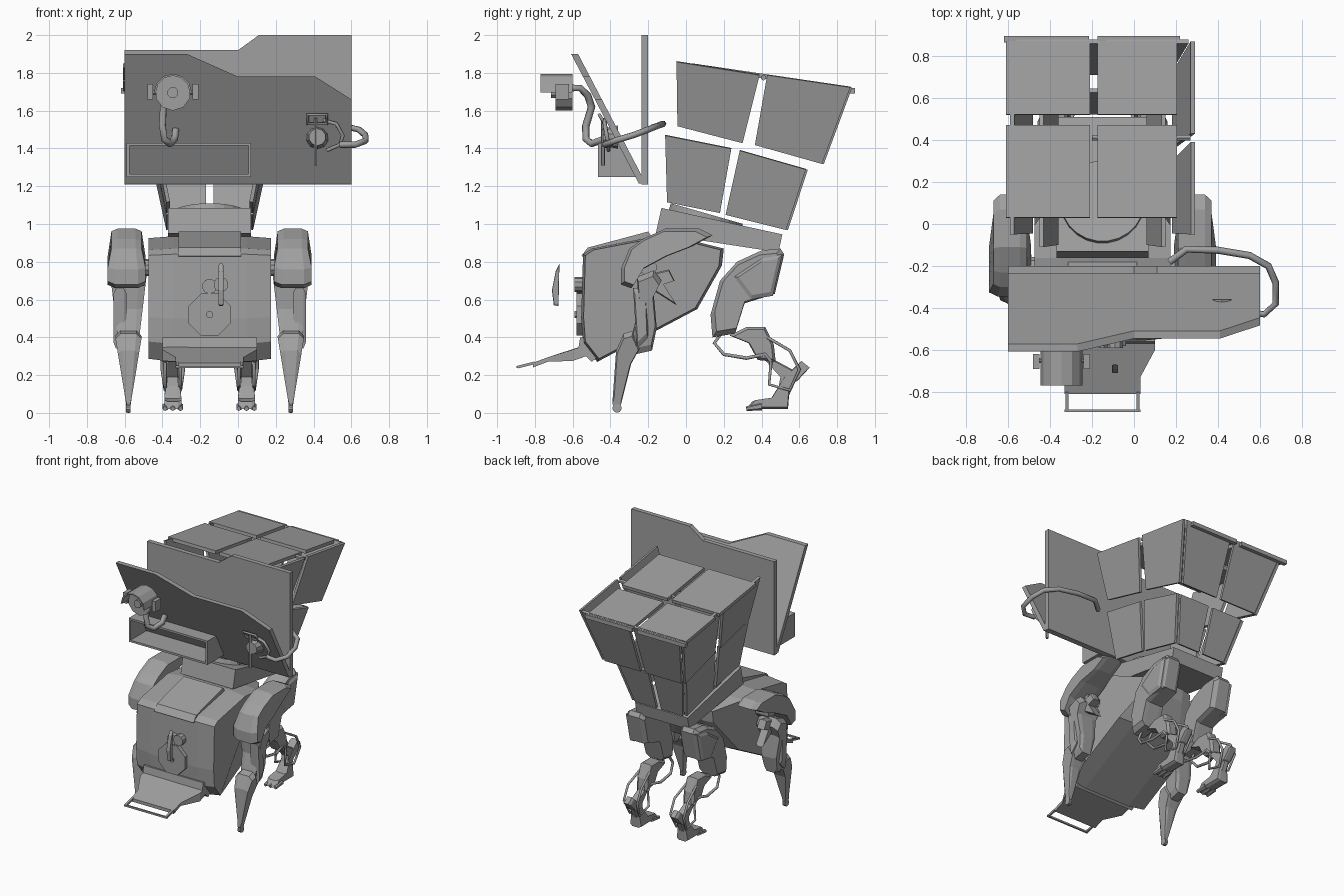
import bpy, bmesh, math
from mathutils import Vector

cube = bpy.data.objects.get("Cube")
if cube:
    bpy.data.objects.remove(cube, do_unlink=True)

MID = -0.15   # centre line of the walking body

grey = bpy.data.materials.new("plain grey")
grey.use_nodes = True
grey.diffuse_color = (0.35, 0.35, 0.35, 1)
grey.node_tree.nodes["Principled BSDF"].inputs["Base Color"].default_value = (0.35, 0.35, 0.35, 1)


def add_mesh(name, mesh):
    mesh.materials.clear()
    mesh.materials.append(grey)
    obj = bpy.data.objects.new(name, mesh)
    bpy.context.collection.objects.link(obj)
    return obj


def loft(name, rings):
    """Skin a stack of equal rings and cap both ends."""
    bm = bmesh.new()
    vs = [[bm.verts.new(p) for p in ring] for ring in rings]
    n = len(vs[0])
    for a, b in zip(vs, vs[1:]):
        for i in range(n):
            j = (i + 1) % n
            bm.faces.new((a[i], a[j], b[j], b[i]))
    bm.faces.new(vs[0])
    bm.faces.new(vs[-1])
    bmesh.ops.recalc_face_normals(bm, faces=bm.faces)
    mesh = bpy.data.meshes.new(name)
    bm.to_mesh(mesh)
    bm.free()
    return add_mesh(name, mesh)


def shell(name, pts, xc, width, inset=0.85):
    """Side profile (y, z) given thickness in x, with chamfered flanks."""
    cy = sum(p[0] for p in pts) / len(pts)
    cz = sum(p[1] for p in pts) / len(pts)
    half = width if callable(width) else (lambda y, z: width)
    rings = []
    for s, k in ((-1, inset), (-0.6, 1), (0.6, 1), (1, inset)):
        rings.append([(xc + s * half(y, z), cy + (y - cy) * k, cz + (z - cz) * k) for y, z in pts])
    return loft(name, rings)


def slab(name, corners, thick):
    """Flat panel through the corners, thickened along its normal."""
    c = [Vector(p) for p in corners]
    n = (c[1] - c[0]).cross(c[2] - c[0]).normalized() * thick / 2
    return loft(name, [[p - n for p in c], [p + n for p in c]])


def box(name, lo, hi):
    (a, b, c), (d, e, f) = lo, hi
    return loft(name, [[(a, b, z), (d, b, z), (d, e, z), (a, e, z)] for z in (c, f)])


def rod(name, a, b, r, sides=8, r2=None):
    a, b = Vector(a), Vector(b)
    q = (b - a).to_track_quat('Z', 'Y')
    ring = [Vector((math.cos(t), math.sin(t), 0)) for t in
            [math.tau * (i + 0.5) / sides for i in range(sides)]]
    r2 = r if r2 is None else r2
    return loft(name, [[a + q @ (v * r) for v in ring], [b + q @ (v * r2) for v in ring]])


def tube(name, pts, r, closed=False):
    cu = bpy.data.curves.new(name, 'CURVE')
    cu.dimensions = '3D'
    cu.bevel_depth = r
    cu.bevel_resolution = 1
    cu.use_fill_caps = True
    sp = cu.splines.new('POLY')
    sp.points.add(len(pts) - 1)
    for p, co in zip(sp.points, pts):
        p.co = (*co, 1)
    sp.use_cyclic_u = closed
    tmp = bpy.data.objects.new(name + "_path", cu)
    bpy.context.collection.objects.link(tmp)
    dg = bpy.context.evaluated_depsgraph_get()
    mesh = bpy.data.meshes.new_from_object(tmp.evaluated_get(dg))
    bpy.data.objects.remove(tmp, do_unlink=True)
    return add_mesh(name, mesh)


# Sign boards: an upright one behind and a leaning one in front
back = [(-.6, 1.21), (.6, 1.21), (.6, 2), (.11, 2), (0, 1.92), (-.6, 1.92)]
loft("back_board", [[(x, y, z) for x, z in back] for y in (-.235, -.2)])
front = [(-.6, 1.215), (.6, 1.215), (.6, 1.66), (.41, 1.78), (0, 1.78), (-.27, 1.9), (-.6, 1.9)]
lean = lambda z: -.235 - (z - 1.215) * .523
loft("front_board", [[(x, lean(z) + d, z) for x, z in front] for d in (-.015, .022)])

# Open display tray on the front board
tray = [(-.465, 1.25), (-.25, 1.25), (-.34, 1.43), (-.465, 1.43)]
for x in (-.59, .055):
    loft("tray_side", [[(u, y, z) for y, z in tray] for u in (x, x + .015)])
box("tray_floor", (-.59, -.465, 1.25), (.07, -.25, 1.265))
box("tray_top", (-.59, -.465, 1.415), (.07, -.34, 1.43))

# Lamp head with hood, ears and a bent neck
LX, LZ = -.345, 1.695
rod("lamp_head", (LX, -.6, LZ), (LX, -.69, LZ), .095, 10)
rod("lamp_lens", (LX, -.69, LZ), (LX, -.715, LZ), .03, 8)
arc = [math.radians(a) for a in range(0, 181, 30)]
hood = [(.1 * math.cos(a), .1 * math.sin(a)) for a in arc]
hood += [(.09 * math.cos(a), .09 * math.sin(a)) for a in reversed(arc)]
loft("lamp_hood", [[(LX + u, y, LZ + v) for u, v in hood] for y in (-.6, -.77)])
for s in (-1, 1):
    box("lamp_ear", (LX + s * .12 - .015, -.69, 1.66), (LX + s * .12 + .015, -.62, 1.74))
    rod("ear_pin", (LX, -.65, LZ), (LX + s * .12, -.65, LZ), .012)
tube("lamp_neck", [(LX, -.6, 1.72), (LX, -.56, 1.72), (-.38, -.52, 1.68), (-.395, -.5, 1.62),
                   (-.4, -.53, 1.52), (-.39, -.53, 1.45), (-.36, -.5, 1.425),
                   (-.335, -.43, 1.45), (-.33, -.4, 1.5)], .02)

# Small side lamp, its bracket and long wrap-around arm
rod("side_lamp", (.42, -.36, 1.46), (.42, -.44, 1.46), .062, 10, .045)
tube("lamp_bracket", [(.37, -.43, 1.53), (.47, -.43, 1.53), (.47, -.46, 1.58), (.37, -.46, 1.58)], .009, True)
rod("bracket_post", (.41, -.44, 1.31), (.41, -.44, 1.56), .01, 6)
tube("lamp_hoop", [(.45, -.43, 1.55), (.52, -.43, 1.53), (.555, -.42, 1.47), (.54, -.41, 1.42), (.47, -.41, 1.39)], .011)
tube("wrap_arm", [(.17, -.18, 1.51), (.25, -.12, 1.53), (.4, -.125, 1.53), (.55, -.15, 1.52), (.64, -.2, 1.5),
                  (.675, -.28, 1.47), (.675, -.38, 1.44), (.62, -.43, 1.42), (.54, -.42, 1.42)], .017)

# Flared stack of panels: two tiers on each flank and at the rear
TIERS = {  # name: two panels of (y, z) from top-front clockwise, top and bottom half widths
    "upper": ([[(-.05, 1.86), (.39, 1.79), (.3, 1.43), (-.045, 1.52)],
               [(.43, 1.79), (.87, 1.725), (.72, 1.32), (.365, 1.42)]], .43, .34),
    "lower": ([[(-.11, 1.47), (.24, 1.4), (.18, 1.06), (-.1, 1.117)],
               [(.285, 1.39), (.635, 1.29), (.53, .97), (.21, 1.05)]], .29, .22)}
for tier, (panels, top, low) in TIERS.items():
    widths = (top, top, low, low)
    for s in (-1, 1):
        for quad in panels:
            slab(tier + "_side_panel", [(MID + s * w, y, z) for w, (y, z) in zip(widths, quad)], .02)
        (ty, tz), (by, bz) = panels[1][1:3]
        slab(tier + "_rear_panel", [(MID + s * .02, ty, tz), (MID + s * (top - .02), ty, tz),
                                    (MID + s * (low - .02), by, bz), (MID + s * .02, by, bz)], .02)

# Lid of four panels
roof = lambda y: 1.85 - .147 * (y + .05)
for y0, y1 in ((.03, .47), (.52, .87)):
    for x0, x1 in ((-.61, -.21), (-.175, .205)):
        slab("lid_panel", [(x0, y0, roof(y0)), (x1, y0, roof(y0)), (x1, y1, roof(y1)), (x0, y1, roof(y1))], .025)
for x0, x1 in ((-.62, -.215), (-.175, .22)):
    box("lid_flange", (x0, .865, 1.69), (x1, .895, 1.72))
rod("lid_hinge", (-.2, .41, 1.775), (.27, .41, 1.775), .015, 6)

# Base of the stack with its turntable
shell("stack_base", [(-.13, 1.085), (.51, .945), (.49, .85), (-.16, .95)], MID, .22, 1)
rod("turntable", (MID, .1, 1.02), (MID, .11, 1.055), .2, 24)
box("base_latch", (-.37, -.14, .95), (-.31, -.05, 1.03))

# Body
shell("body", [(-.545, .84), (-.5, .87), (-.16, .935), (0, .92), (.2, .87), (.19, .78), (.06, .55),
               (-.47, .27), (-.545, .365), (-.555, .5)], MID,
      lambda y, z: .2 if y > .1 else .325, .96)
shell("hood_pad", [(-.555, .83), (-.52, .875), (-.2, .96), (-.16, .9), (-.5, .82)], MID, .165, 1)
shell("bumper", [(-.56, .4), (-.57, .34), (-.5, .27), (-.46, .3), (-.5, .4)], MID, .25, 1)

# Front medallion with key and floating blade
rod("medallion", (MID, -.545, .52), (MID, -.58, .52), .12, 8)
rod("medallion_hub", (MID, -.57, .52), (MID, -.59, .52), .02)
rod("key_plate", (MID, -.545, .67), (MID, -.58, .67), .04, 10)
rod("key_knob", (-.09, -.545, .68), (-.09, -.59, .68), .04, 10)
shell("blade", [(-.67, .79), (-.69, .75), (-.71, .65), (-.7, .57), (-.675, .565)], -.09, .014, .9)

# Tongue ramp and its pull handle
ramp = [(-.5, .25, .37), (-.6, .25, .335), (-.73, .18, .295), (-.81, .18, .265)]
edge = [(MID + w, y, z) for y, w, z in ramp] + [(MID - w, y, z) for y, w, z in reversed(ramp)]
loft("tongue", [[(x, y, z + d * (1 if y > -.7 else .4)) for x, y, z in edge] for d in (0, -.06)])
for x in (-.32, .02):
    rod("handle_side", (x, -.8, .265), (x, -.89, .243), .01, 4)
rod("handle_bar", (-.33, -.89, .243), (.03, -.89, .243), .009, 4)

# Front and rear legs, mirrored about the body
for s in (-1, 1):
    fx = MID + s * .43
    shell("front_shoulder", [(.14, .94), (.07, .975), (-.11, .975), (-.23, .92), (-.3, .87), (-.345, .76),
                             (-.345, .68), (-.29, .66), (-.23, .76), (-.1, .83), (.03, .88)],
          fx + s * .01, lambda y, z: .1 if z < .85 else .08, .9)
    rod("shoulder_joint", (MID + s * .3, -.2, .77), (fx, -.2, .77), .045, 10)
    shell("front_forearm", [(-.26, .72), (-.17, .755), (-.13, .7), (-.17, .62), (-.155, .45), (-.18, .33),
                            (-.27, .31), (-.29, .4), (-.25, .55)],
          fx, lambda y, z: .02 + .1 * z, .85)
    shell("forearm_guard", [(-.28, .66), (-.21, .66), (-.2, .4), (-.26, .34)], fx + s * .045, .035, .8)
    shell("forearm_fin", [(-.17, .74), (-.09, .76), (-.06, .7), (-.12, .68), (-.05, .57), (-.16, .64)], fx, .03, .9)
    shell("front_shin", [(-.33, .42), (-.28, .435), (-.24, .35), (-.29, .26), (-.345, .04), (-.365, 0),
                         (-.39, .05), (-.37, .33)], fx, lambda y, z: .01 + .14 * z, .85)
    rod("front_toe", (fx - .012, -.365, .025), (fx + .012, -.365, .025), .024, 10)

    rx = MID + s * .195
    shell("rear_thigh", [(.5, .87), (.52, .84), (.47, .63), (.31, .58), (.26, .42), (.14, .4), (.13, .52),
                         (.18, .7), (.27, .8), (.4, .86)], rx + s * .03, .075, .88)
    shell("rear_thigh_plate", [(.51, .84), (.46, .62), (.34, .6), (.25, .72), (.4, .82)], rx + s * .085, .03, .8)
    shell("rear_shank", [(.23, .41), (.32, .455), (.42, .455), (.465, .36), (.475, .27), (.38, .28), (.33, .37)],
          rx, .045, .85)
    shell("rear_ankle", [(.4, .3), (.47, .28), (.6, .21), (.53, .06), (.48, .08), (.5, .19)], rx, .028, .9)
    shell("rear_foot", [(.32, .02), (.35, .06), (.45, .075), (.52, .19), (.61, .275), (.655, .24), (.59, .17),
                        (.55, .15), (.54, .02)], rx, lambda y, z: .045 if z < .1 else .03, .9)
    for t in (-.035, 0, .035):
        rod("rear_toe", (rx + t, .4, .035), (rx + t * 1.2, .32, .022), .022, 6, .012)
    for k in (-.04, .04):
        tube("leg_cable", [(rx + k, .2, .44), (rx + k, .15, .37), (rx + k * 1.4, .2, .31), (rx + k * 1.4, .32, .29),
                           (rx + k, .42, .31), (rx + k, .45, .27)], .01)
        tube("ankle_cable", [(rx + k, .43, .4), (rx + k * 1.4, .55, .33), (rx + k * 1.4, .6, .23),
                             (rx + k, .55, .12), (rx + k, .44, .15), (rx + k, .45, .27)], .009)
